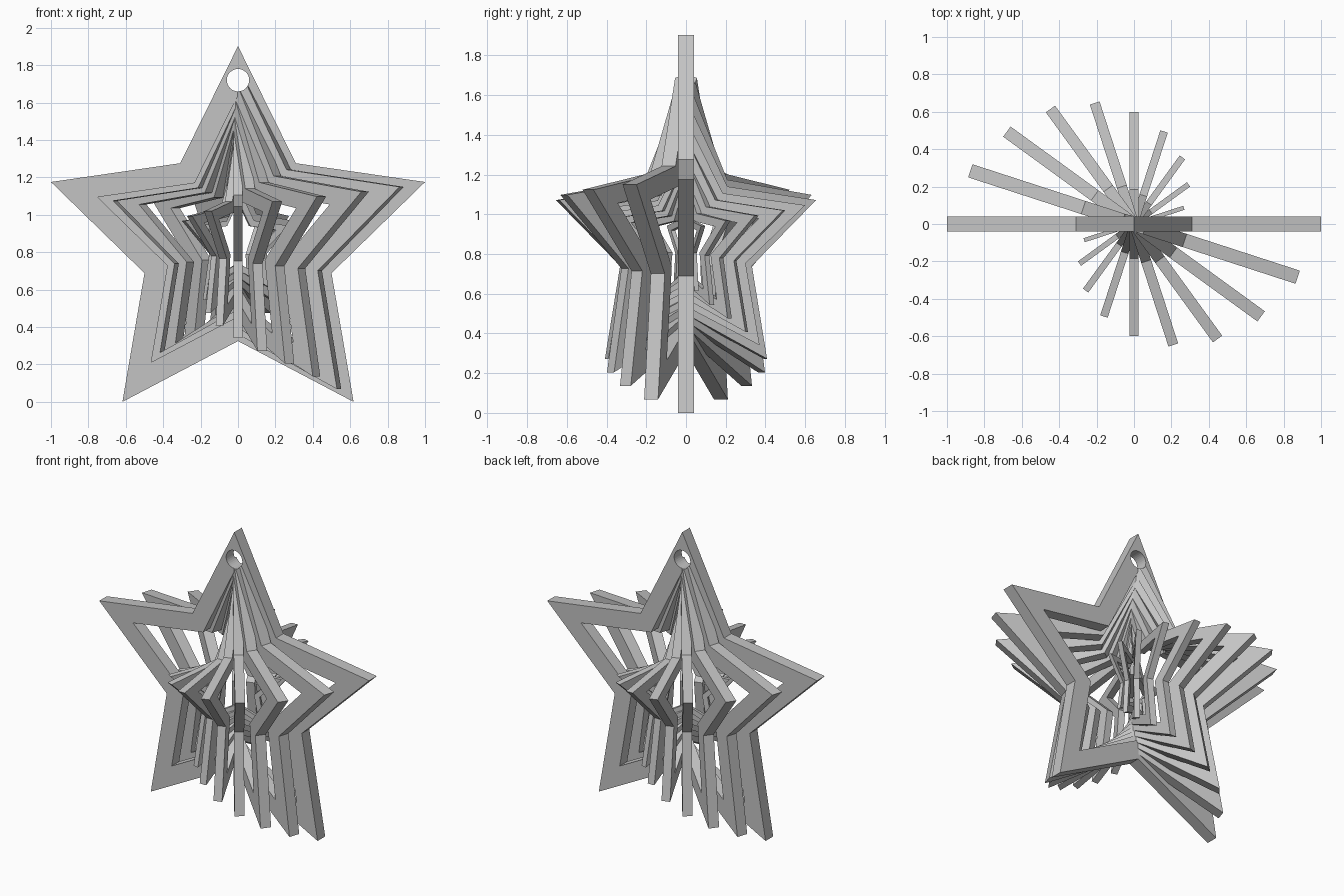
import bpy, bmesh
from math import sin, cos, pi, radians

cube = bpy.data.objects.get("Cube")
if cube:
    bpy.data.objects.remove(cube)

RINGS = 10             # nested star frames
STEP = 0.08            # size lost per frame
TWIST = radians(-18)   # turn per frame
TIP = 1 / sin(radians(72))
MID_Z = TIP * cos(radians(36))
DEPTH = 0.08
HOLE = 0.75            # opening size relative to the frame

grey = bpy.data.materials.new("light_grey")
grey.use_nodes = True
colour = (0.55, 0.55, 0.55, 1)
grey.diffuse_color = colour
grey.node_tree.nodes["Principled BSDF"].inputs["Base Color"].default_value = colour


def star_loop(bm, size, y):
    """Ten vertices of a five-pointed star in the xz plane."""
    loop = []
    for k in range(10):
        r = size * TIP * (0.5 if k % 2 else 1)
        a = k * pi / 5
        loop.append(bm.verts.new((r * sin(a), y, r * cos(a))))
    return loop


def star_frame(name, size, angle):
    """Flat star with a star-shaped opening, turned about the upright axis."""
    bm = bmesh.new()
    half = size * DEPTH / 2
    loops = [star_loop(bm, size, -half), star_loop(bm, size, half),
             star_loop(bm, size * HOLE, half), star_loop(bm, size * HOLE, -half)]
    for i in range(4):
        a, b = loops[i], loops[(i + 1) % 4]
        for k in range(10):
            n = (k + 1) % 10
            bm.faces.new((a[k], a[n], b[n], b[k]))
    bmesh.ops.recalc_face_normals(bm, faces=bm.faces)
    mesh = bpy.data.meshes.new(name)
    bm.to_mesh(mesh)
    bm.free()
    mesh.materials.append(grey)
    obj = bpy.data.objects.new(name, mesh)
    bpy.context.collection.objects.link(obj)
    obj.location.z = MID_Z
    obj.rotation_euler.z = angle
    return obj


# Nested frames, each smaller and turned further
frames = [star_frame(f"star_frame_{i + 1}", 1 - i * STEP, i * TWIST)
          for i in range(RINGS)]

# Hanging hole drilled through the top tips
bpy.ops.mesh.primitive_cylinder_add(vertices=32, radius=0.06, depth=1,
                                    location=(0, 0, 1.72), rotation=(pi / 2, 0, 0))
drill = bpy.context.object
drill.name = "hanging_hole_cutter"
drill.hide_render = True
drill.data.materials.append(grey)
for obj in frames[:3]:
    cut = obj.modifiers.new("hanging_hole", "BOOLEAN")
    cut.operation = "DIFFERENCE"
    cut.solver = "EXACT"
    cut.object = drill
bpy.context.view_layer.update()
graph = bpy.context.evaluated_depsgraph_get()
cut_meshes = [bpy.data.meshes.new_from_object(o.evaluated_get(graph)) for o in frames[:3]]
for obj, mesh in zip(frames, cut_meshes):
    obj.modifiers.clear()
    obj.data = mesh
bpy.data.objects.remove(drill)
